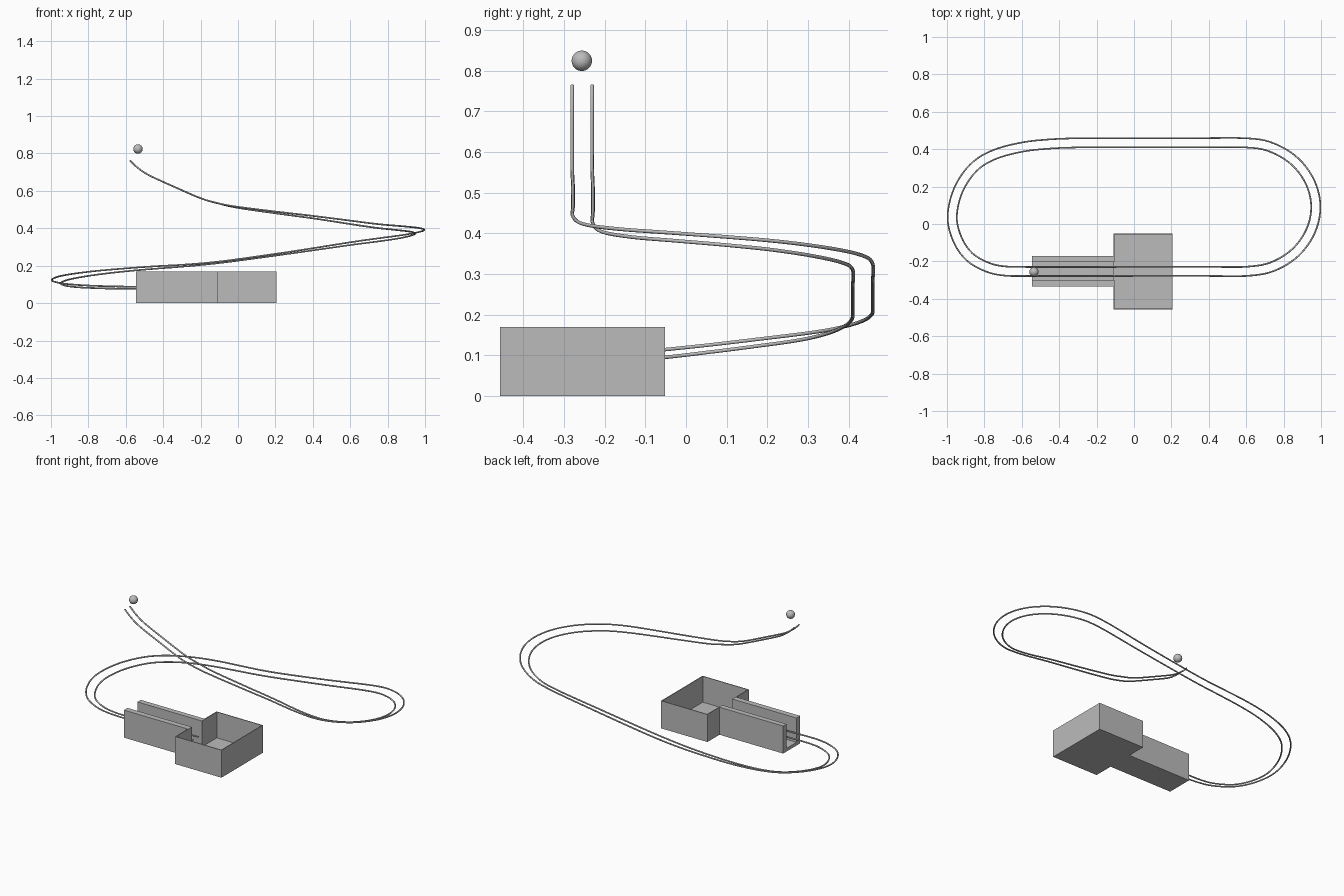
import bpy, bmesh
from mathutils import Vector

if "Cube" in bpy.data.objects:
    bpy.data.objects.remove(bpy.data.objects["Cube"])


def material(name, v):
    m = bpy.data.materials.new(name)
    m.diffuse_color = (v, v, v, 1)
    m.use_nodes = True
    m.node_tree.nodes["Principled BSDF"].inputs["Base Color"].default_value = m.diffuse_color
    return m


GREY = material("plain grey", 0.5)


def finish(name, bm, mat=GREY):
    me = bpy.data.meshes.new(name)
    bm.to_mesh(me)
    bm.free()
    me.materials.append(mat)
    ob = bpy.data.objects.new(name, me)
    bpy.context.collection.objects.link(ob)
    return ob


def add_box(bm, x0, x1, y0, y1, z0, z1):
    vs = bmesh.ops.create_cube(bm, size=1)["verts"]
    for v in vs:
        v.co = Vector(((x0 + x1) / 2 + v.co.x * (x1 - x0),
                       (y0 + y1) / 2 + v.co.y * (y1 - y0),
                       (z0 + z1) / 2 + v.co.z * (z1 - z0)))


# Track centre line: x, y, z, bank (outer rail height above inner rail)
PATH = [
    (-.578, -.255, .763, 0), (-.54, -.255, .727, 0), (-.48, -.255, .686, 0),
    (-.35, -.255, .626, 0), (-.2, -.255, .561, 0), (-.1, -.254, .532, 0),
    (0, -.253, .512, .005), (.2, -.253, .485, .009), (.4, -.253, .460, .013),
    (.6, -.253, .432, .018), (.74, -.228, .413, .019), (.863, -.152, .401, .02),
    (.944, -.038, .392, .02), (.972, .09, .382, .02), (.944, .218, .370, .02),
    (.863, .332, .354, .02), (.74, .408, .337, .019), (.6, .434, .318, .015),
    (.3, .434, .273, .01), (0, .434, .231, .008), (-.15, .434, .213, .008),
    (-.3, .434, .200, .01), (-.45, .428, .190, .013), (-.6, .411, .178, .015),
    (-.75, .370, .163, .018), (-.86, .300, .148, .019), (-.94, .180, .132, .019),
    (-.972, .04, .115, .018), (-.945, -.08, .102, .017), (-.88, -.175, .093, .015),
    (-.78, -.232, .087, .013), (-.68, -.252, .084, .012), (-.54, -.253, .082, .01),
    (-.33, -.253, .080, .005), (-.112, -.253, .079, 0),
]


def smooth_path(pts, steps=5):
    p = [Vector(q) for q in pts]
    p = [2 * p[0] - p[1]] + p + [2 * p[-1] - p[-2]]
    out = []
    for a, b, c, d in zip(p, p[1:], p[2:], p[3:]):
        for i in range(steps):
            t = i / steps
            out.append(.5 * (2 * b + (c - a) * t + (2 * a - 5 * b + 4 * c - d) * t * t
                             + (3 * b - a - 3 * c + d) * t ** 3))
    return out + [p[-2]]


# Two rails offset to either side of the centre line
centre = smooth_path(PATH)
for name, side in (("inner_rail", -1), ("outer_rail", 1)):
    cu = bpy.data.curves.new(name, "CURVE")
    cu.dimensions = "3D"
    cu.bevel_depth = .0045
    cu.bevel_resolution = 2
    cu.use_fill_caps = True
    sp = cu.splines.new("POLY")
    sp.points.add(len(centre) - 1)
    for i, c in enumerate(centre):
        t = centre[min(i + 1, len(centre) - 1)] - centre[max(i - 1, 0)]
        out = Vector((t.y, -t.x, 0)).normalized()
        q = Vector(c[:3]) + out * side * .0245 + Vector((0, 0, side * c[3] / 2))
        sp.points[i].co = (*q, 1)
    cu.materials.append(GREY)
    bpy.context.collection.objects.link(bpy.data.objects.new(name, cu))

# Ball above the start
bm = bmesh.new()
bmesh.ops.create_uvsphere(bm, u_segments=32, v_segments=16, radius=.025)
for f in bm.faces:
    f.smooth = True
ball = finish("ball", bm)
ball.location = (-.535, -.256, .824)

# Entry channel: thick side walls and a floor
H = .17
bm = bmesh.new()
add_box(bm, -.545, -.11, -.335, -.3, 0, H)
add_box(bm, -.545, -.11, -.203, -.17, 0, H)
add_box(bm, -.545, -.11, -.3, -.203, 0, .02)
finish("entry_channel", bm)

# Catch box: floor and thin walls, left wall open to the channel
bm = bmesh.new()
X0, X1, Y0, Y1, T = -.11, .207, -.457, -.052, .005
add_box(bm, X0, X1, Y0, Y1, 0, .01)
add_box(bm, X1 - T, X1, Y0, Y1, .01, H)
add_box(bm, X0, X1 - T, Y0, Y0 + T, .01, H)
add_box(bm, X0, X1 - T, Y1 - T, Y1, .01, H)
add_box(bm, X0, X0 + T, Y0 + T, -.3, .01, H)
add_box(bm, X0, X0 + T, -.203, Y1 - T, .01, H)
finish("catch_box", bm)
